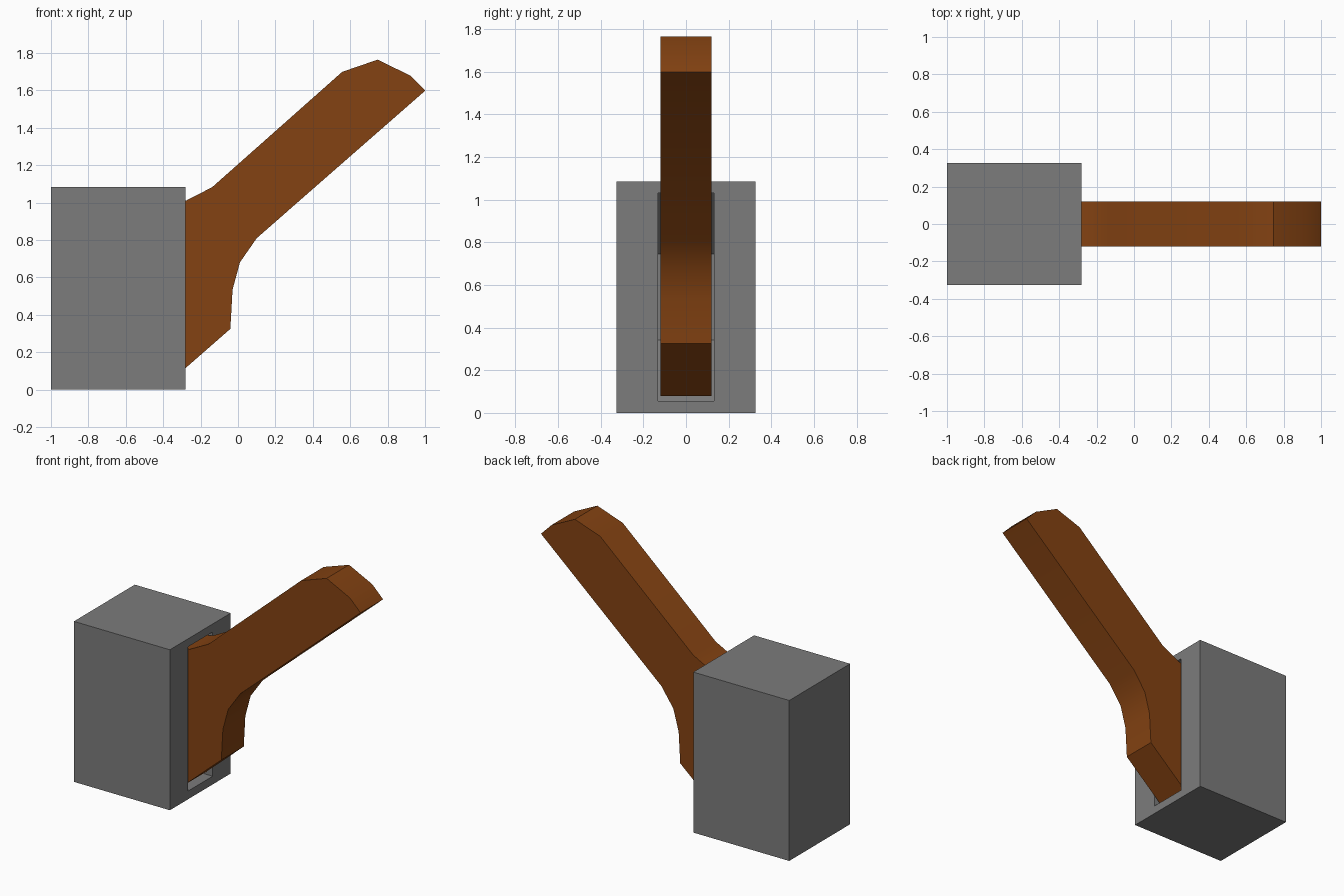
import bpy, bmesh, math
from mathutils import Vector

if "Cube" in bpy.data.objects:
    bpy.data.objects.remove(bpy.data.objects["Cube"])


def material(name, rgb):
    m = bpy.data.materials.new(name)
    m.diffuse_color = (*rgb, 1)
    m.use_nodes = True
    m.node_tree.nodes["Principled BSDF"].inputs["Base Color"].default_value = m.diffuse_color
    return m


def extrude_profile(name, pts, half_width, mat=None):
    """Prism from an (x, z) outline, centred on y = 0."""
    bm = bmesh.new()
    face = bm.faces.new([bm.verts.new((x, -half_width, z)) for x, z in pts])
    new = bmesh.ops.extrude_face_region(bm, geom=[face])["geom"]
    verts = [v for v in new if isinstance(v, bmesh.types.BMVert)]
    bmesh.ops.translate(bm, verts=verts, vec=(0, 2 * half_width, 0))
    bmesh.ops.recalc_face_normals(bm, faces=bm.faces[:])
    mesh = bpy.data.meshes.new(name)
    bm.to_mesh(mesh)
    bm.free()
    obj = bpy.data.objects.new(name, mesh)
    bpy.context.collection.objects.link(obj)
    if mat:
        mesh.materials.append(mat)
    return obj


wood = material("wood", (0.23, 0.055, 0.006))
stone = material("stone", (0.2, 0.2, 0.2))
pivot = Vector((-0.48, 0.543))

# Housing block with an octagonal pocket open at the front
housing = extrude_profile("housing", [(-1, 0), (-0.282, 0), (-0.282, 1.085), (-1, 1.085)], 0.325, stone)
radius = 0.4875 / math.cos(math.pi / 8)
octagon = [(pivot.x + radius * math.cos(math.pi / 8 + i * math.pi / 4),
            pivot.y + radius * math.sin(math.pi / 8 + i * math.pi / 4)) for i in range(8)]
cutter = extrude_profile("pocket_cutter", octagon, 0.132)
cutter.hide_render = True
cutter.hide_viewport = True
cut = housing.modifiers.new("pocket", "BOOLEAN")
cut.object = cutter
cut.operation = "DIFFERENCE"
cut.solver = "EXACT"

# Lever outline in its own frame: u along the handle, v across it
flare = [(-0.186, -0.453), (0.187, -0.453), (0.334, -0.303), (0.46, -0.219), (0.613, -0.181)]
grip = [(1.81, -0.181), (1.803, -0.069), (1.728, 0.111), (1.542, 0.187)]
outline = flare + grip + [(u, -v) for u, v in reversed(flare)]
a = math.radians(41.2)
points = [(pivot.x + u * math.cos(a) - v * math.sin(a),
           pivot.y + u * math.sin(a) + v * math.cos(a)) for u, v in outline]
lever = extrude_profile("lever", points, 0.12, wood)

# Soft shading on the shallow bends of the lever
bpy.ops.object.select_all(action="DESELECT")
lever.select_set(True)
bpy.context.view_layer.objects.active = lever
bpy.ops.object.shade_smooth_by_angle(angle=math.radians(30))
